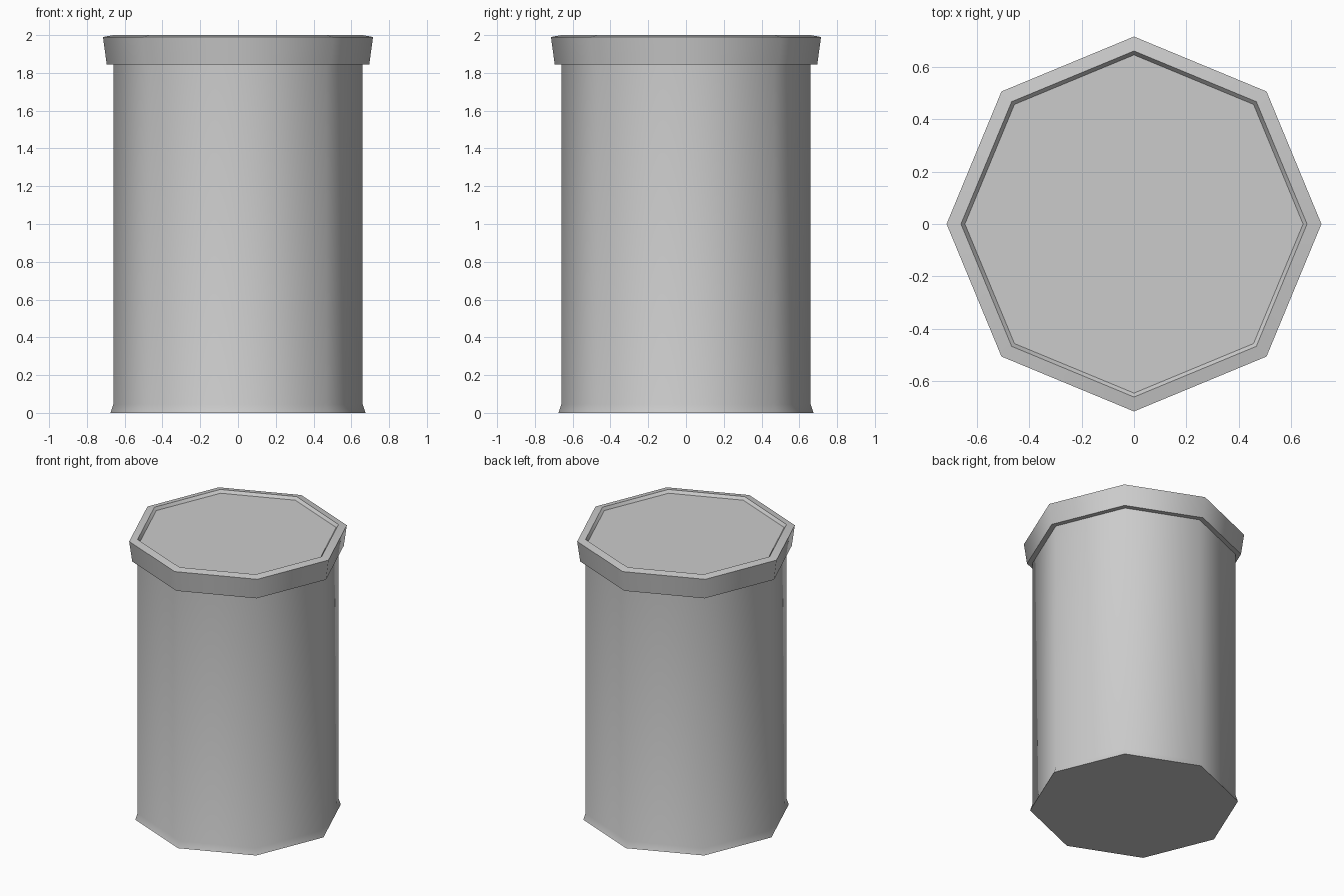
import bpy, bmesh
from math import cos, sin, tau, radians

SIDES = 8

cube = bpy.data.objects.get("Cube")
if cube:
    bpy.data.objects.remove(cube, do_unlink=True)

grey = bpy.data.materials.new("light_grey")
grey.use_nodes = True
grey.diffuse_color = (0.6, 0.6, 0.6, 1)
grey.node_tree.nodes["Principled BSDF"].inputs["Base Color"].default_value = (0.6, 0.6, 0.6, 1)


def lathe(name, profile):
    """Turn a (radius, height) profile into a closed eight-sided solid."""
    bm = bmesh.new()
    rings = [[bm.verts.new((r * cos(tau * i / SIDES), r * sin(tau * i / SIDES), z))
              for i in range(SIDES)] for r, z in profile]
    for low, high in zip(rings, rings[1:]):
        for i in range(SIDES):
            j = (i + 1) % SIDES
            bm.faces.new((low[i], low[j], high[j], high[i]))
    bm.faces.new(rings[0][::-1])
    bm.faces.new(rings[-1])
    mesh = bpy.data.meshes.new(name)
    bm.to_mesh(mesh)
    bm.free()
    mesh.materials.append(grey)
    obj = bpy.data.objects.new(name, mesh)
    bpy.context.collection.objects.link(obj)
    bpy.ops.object.select_all(action='DESELECT')
    obj.select_set(True)
    bpy.context.view_layer.objects.active = obj
    bpy.ops.object.shade_smooth_by_angle(angle=radians(50))
    return obj


# Barrel with a slightly flared foot
lathe("can_body", [(0.675, 0), (0.66, 0.045), (0.66, 1.86)])

# Overhanging lid with a sloped rim and a shallow recessed top
lathe("can_lid", [(0.695, 1.845), (0.715, 1.99), (0.66, 2.0), (0.645, 1.98)])
